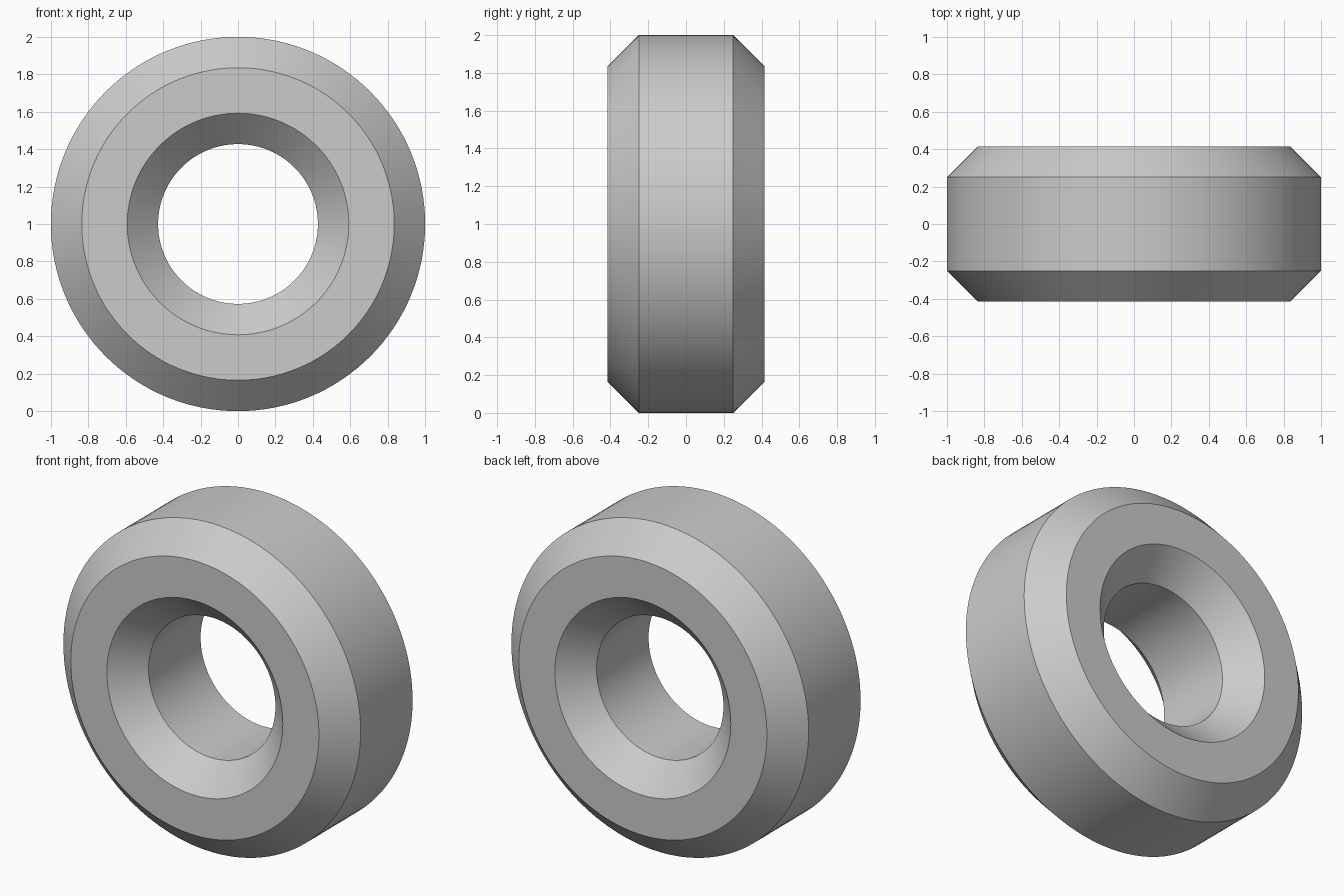
import bpy, bmesh, math
from mathutils import Matrix

cube = bpy.data.objects.get("Cube")
if cube:
    bpy.data.objects.remove(cube, do_unlink=True)

# Plain grey material
grey = bpy.data.materials.new("plain grey")
grey.use_nodes = True
color = (0.6, 0.6, 0.6, 1)
grey.diffuse_color = color
grey.node_tree.nodes["Principled BSDF"].inputs["Base Color"].default_value = color

# Chamfered cross-section as (radius, depth), mirrored front to back
SEGMENTS = 128
half = [(1.0, 0.25), (0.835, 0.415), (0.592, 0.415), (0.427, 0.25)]
profile = half + [(r, -y) for r, y in reversed(half)]

# Revolve the section around the y axis
bm = bmesh.new()
rings = []
for i in range(SEGMENTS):
    turn = Matrix.Rotation(math.tau * i / SEGMENTS, 3, 'Y')
    rings.append([bm.verts.new(turn @ Matrix.Translation((r, y, 0)).translation)
                  for r, y in profile])
for i, ring in enumerate(rings):
    after = rings[(i + 1) % SEGMENTS]
    for j in range(len(profile)):
        k = (j + 1) % len(profile)
        bm.faces.new((ring[j], ring[k], after[k], after[j]))
bmesh.ops.recalc_face_normals(bm, faces=bm.faces)
bmesh.ops.translate(bm, verts=bm.verts, vec=(0, 0, 1))

mesh = bpy.data.meshes.new("chamfered_ring")
bm.to_mesh(mesh)
bm.free()
mesh.materials.append(grey)
ring_object = bpy.data.objects.new("chamfered_ring", mesh)
bpy.context.collection.objects.link(ring_object)

# Smooth round walls with crisp chamfer edges
bpy.ops.object.select_all(action='DESELECT')
ring_object.select_set(True)
bpy.context.view_layer.objects.active = ring_object
bpy.ops.object.shade_smooth_by_angle(angle=math.radians(30))
